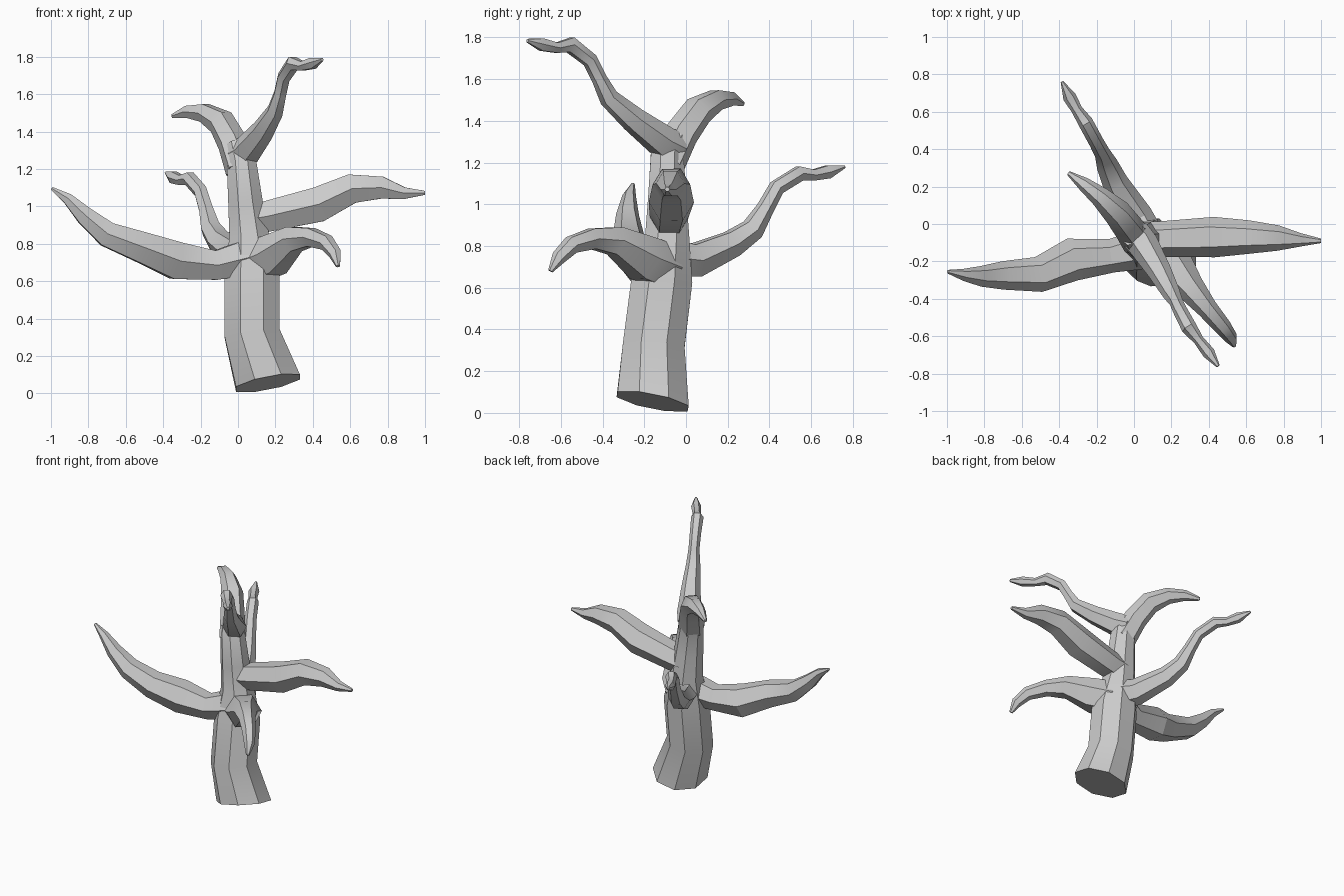
import bpy, bmesh, math
from mathutils import Vector


def limb(name, pts, sides, side_dir, first_dir=None, phase=0.0):
    """Low-poly tapered tube through (x, y, z, radius) points."""
    bm = bmesh.new()
    centres = [Vector(p[:3]) for p in pts]
    rings = []
    for i, c in enumerate(centres):
        a = centres[max(i - 1, 0)]
        b = centres[min(i + 1, len(centres) - 1)]
        t = (b - a).normalized()
        if i == 0 and first_dir:
            t = Vector(first_dir).normalized()
        u = side_dir - t * side_dir.dot(t)
        u.normalize()
        v = t.cross(u)
        ring = []
        for k in range(sides):
            ang = 2 * math.pi * (k + phase) / sides
            ring.append(bm.verts.new(c + pts[i][3] * (u * math.cos(ang) + v * math.sin(ang))))
        rings.append(ring)
    for r0, r1 in zip(rings, rings[1:]):
        for k in range(sides):
            j = (k + 1) % sides
            bm.faces.new((r0[k], r0[j], r1[j], r1[k]))
    bm.faces.new(rings[0][::-1])
    bm.faces.new(rings[-1])
    bmesh.ops.recalc_face_normals(bm, faces=bm.faces)
    me = bpy.data.meshes.new(name)
    bm.to_mesh(me)
    bm.free()
    ob = bpy.data.objects.new(name, me)
    bpy.context.collection.objects.link(ob)
    bpy.ops.object.select_all(action='DESELECT')
    ob.select_set(True)
    bpy.context.view_layer.objects.active = ob
    bpy.ops.object.shade_smooth_by_angle(angle=math.radians(30))


def branch(name, pts):
    # the section is oriented by the horizontal normal of the branch's plane
    d = Vector(pts[-1][:3]) - Vector(pts[0][:3])
    limb(name, pts, 6, Vector((-d.y, d.x, 0)).normalized())


# trunk with slanted cut base, running up into the back-left crown branch
limb("trunk", [(.16, -.16, .055, .188), (.075, -.155, .32, .16), (.075, -.115, .64, .158),
               (.06, -.09, .84, .115), (.04, -.09, 1.02, .1), (.018, -.09, 1.24, .085),
               (-.01, -.05, 1.33, .07)],
     8, Vector((1, 0, 0)), (-.2, .2, 1), .5)

branch("crown_back_branch", [(.018, -.09, 1.2, .09), (-.03, -.02, 1.34, .082), (-.09, .06, 1.45, .075),
                             (-.18, .145, 1.5, .055), (-.27, .215, 1.505, .037), (-.35, .272, 1.482, .012)])

branch("crown_front_branch", [(0, -.05, 1.27, .085), (.05, -.11, 1.3, .082), (.135, -.25, 1.405, .064),
                              (.2, -.37, 1.51, .048), (.225, -.415, 1.6, .037), (.245, -.46, 1.69, .038),
                              (.295, -.555, 1.765, .042), (.345, -.62, 1.75, .028),
                              (.4, -.69, 1.765, .034), (.45, -.76, 1.785, .01)])

branch("right_branch", [(.05, -.08, .93, .09), (.15, -.08, .945, .095), (.43, -.07, 1.01, .108),
                        (.61, -.07, 1.095, .09), (.77, -.075, 1.1, .068),
                        (.89, -.085, 1.07, .036), (1, -.09, 1.072, .012)])

branch("left_branch", [(.06, -.13, .73, .11), (-.12, -.17, .685, .09), (-.33, -.19, .71, .115),
                       (-.51, -.27, .78, .095), (-.7, -.275, .85, .076), (-.82, -.28, .95, .055),
                       (-.91, -.272, 1.04, .033), (-.995, -.255, 1.095, .01)])

branch("front_branch", [(.09, -.1, .7, .12), (.19, -.2, .74, .12), (.3, -.34, .825, .078),
                        (.39, -.45, .835, .056), (.475, -.55, .805, .046),
                        (.52, -.61, .745, .036), (.535, -.65, .68, .012)])

branch("back_branch", [(.05, -.05, .74, .1), (.01, .04, .73, .09), (-.1, .22, .81, .07),
                       (-.145, .32, .88, .058), (-.17, .38, .98, .043), (-.2, .435, 1.08, .04),
                       (-.26, .545, 1.148, .04), (-.305, .61, 1.14, .03),
                       (-.345, .68, 1.155, .036), (-.385, .76, 1.18, .008)])
